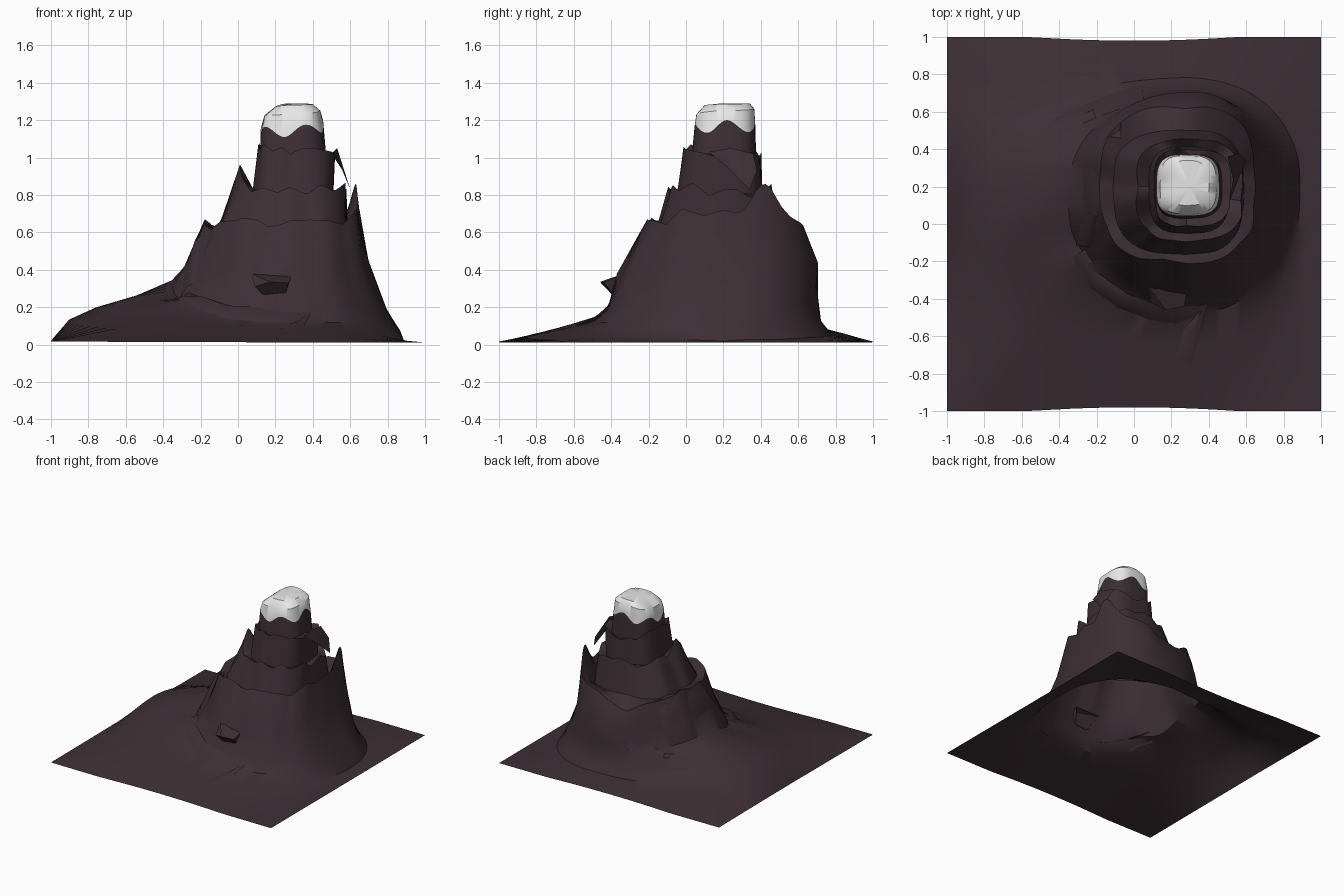
import bpy, math, random
from mathutils import Vector
from mathutils.bvhtree import BVHTree

if "Cube" in bpy.data.objects:
    bpy.data.objects.remove(bpy.data.objects["Cube"])

random.seed(4)
CX, CY, N = 0.28, 0.2, 96


def material(name, rgb):
    m = bpy.data.materials.new(name)
    m.diffuse_color = (*rgb, 1)
    m.use_nodes = True
    m.node_tree.nodes["Principled BSDF"].inputs["Base Color"].default_value = m.diffuse_color
    return m


rock = material("dark rock", (0.046, 0.028, 0.035))
snow = material("snow", (0.8, 0.8, 0.8))


def add_mesh(name, verts, faces, mats=(rock,), angle=38):
    me = bpy.data.meshes.new(name)
    me.from_pydata(verts, [], faces)
    ob = bpy.data.objects.new(name, me)
    bpy.context.collection.objects.link(ob)
    for m in mats:
        me.materials.append(m)
    bpy.ops.object.select_all(action='DESELECT')
    ob.select_set(True)
    bpy.context.view_layer.objects.active = ob
    bpy.ops.object.shade_smooth_by_angle(angle=math.radians(angle))
    return ob


# Contour rings: left x, right x, front y, back y, z left/right/front/back, squareness, jag
rings = [
    (-1.0, 1.0, -1.0, 1.0, .02, .01, .012, .012, 40, 0),
    (-.90, .93, -.85, .90, .13, .012, .045, .03, 2.6, .004),
    (-.76, .89, -.66, .78, .20, .025, .09, .045, 2.2, .006),
    (-.55, .87, -.49, .72, .26, .08, .13, .12, 2.1, .01),
    (-.35, .80, -.42, .70, .34, .20, .20, .24, 2.1, .015),
    (-.27, .70, -.36, .70, .44, .45, .36, .42, 2.3, .02),
    (-.18, .65, -.20, .62, .63, .72, .63, .60, 2.8, .035),
    (-.11, .585, -.16, .50, .62, .59, .60, .59, 3.0, .01),
    (.015, .58, -.09, .45, .88, .83, .82, .83, 3.2, .04),
    (.08, .51, -.05, .41, .83, .80, .80, .80, 3.2, .01),
    (.11, .52, -.01, .40, 1.06, 1.03, 1.03, 1.00, 3.3, .03),
    (.12, .47, .03, .375, 1.05, 1.01, 1.01, .98, 3.3, .01),
    (.12, .455, .045, .37, 1.13, 1.17, 1.14, 1.16, 3.3, .0),
    (.14, .44, .055, .365, 1.22, 1.25, 1.23, 1.26, 3.3, .0),
    (.20, .40, .10, .34, 1.27, 1.285, 1.28, 1.29, 3.0, .0),
]
# Local peaks: ring, angle in degrees, width, extra height, extra reach
peaks = [(6, 29, 11, .19, .02), (6, 165, 8, .04, 0), (8, 195, 9, .06, 0),
         (6, 250, 10, .04, 0), (5, 160, 10, .05, .03), (8, 300, 8, .05, 0),
         (5, 60, 14, .05, .02), (6, 110, 14, -.08, .02), (4, 205, 14, -.05, .05)]


def contour(k, ring):
    xl, xr, yf, yb, zl, zr, zf, zb, p, jag = ring
    knots = [random.uniform(-1, 1) for _ in range(24)]
    out = []
    for i in range(N):
        a = 2 * math.pi * i / N
        c, s = math.cos(a), math.sin(a)
        r = (abs(c) ** p + abs(s) ** p) ** (-1 / p)
        if k == 0:
            r = 1 / max(abs(c), abs(s))
        t = i * 24 / N
        j, f = int(t), t - int(t)
        n = jag * (knots[j] * (1 - f) + knots[(j + 1) % 24] * f)
        z = (zr if c > 0 else zl) * c * c + (zb if s > 0 else zf) * s * s + n
        reach = 1 + n * 0.8
        for pk, deg, w, dz, dr in peaks:
            if pk == k:
                g = math.exp(-((math.degrees(a) - deg) / w) ** 2)
                z += dz * g
                reach += dr * g
        if k == 12:  # ragged snow line
            z += .03 * math.sin(5 * a + 1)
        x = CX + c * r * reach * (xr - CX if c > 0 else CX - xl)
        y = CY + s * r * reach * (yb - CY if s > 0 else CY - yf)
        if k == 0 and abs(y) > .99:  # wavy front and back edges
            y *= 1 - .02 * max(0, 1 - (x / .55) ** 2)
        out.append((x, y, max(z, 0)))
    return out


# Mountain: one open sheet from the square ground edge to the peak
verts, faces = [], []
for k, ring in enumerate(rings):
    verts += contour(k, ring)
for k in range(len(rings) - 1):
    for i in range(N):
        j = (i + 1) % N
        faces.append((k * N + i, k * N + j, (k + 1) * N + j, (k + 1) * N + i))
top = len(verts)
verts.append((CX + .02, CY, 1.29))
last = (len(rings) - 1) * N
faces += [(last + i, last + (i + 1) % N, top) for i in range(N)]
mountain = add_mesh("mountain", verts, faces, (rock, snow))
for f in mountain.data.polygons:  # snow above the ragged line
    f.material_index = 1 if f.index >= 12 * N else 0

surface = BVHTree.FromPolygons([Vector(v) for v in verts], faces)


def ground(p):
    hit = surface.ray_cast(Vector((p.x, p.y, 3)), Vector((0, 0, -1)))[0]
    return Vector((p.x, p.y, hit.z if hit else 0))


# Sharp-crested ridges draped on the slopes: path of x, y, crest height above the slope
def ridge(name, path, width):
    pts = [Vector(p) for p in path]
    v, f = [], []
    for i, p in enumerate(pts):
        d = pts[min(i + 1, len(pts) - 1)] - pts[max(i - 1, 0)]
        side = Vector((-d.y, d.x, 0)).normalized() * width
        v += [ground(p - side), ground(p) + Vector((0, 0, p.z)), ground(p + side)]
    for i in range(len(pts) - 1):
        a = 3 * i
        f += [(a, a + 3, a + 4, a + 1), (a + 1, a + 4, a + 5, a + 2)]
    return add_mesh(name, v, f)


ridge("front_ridge", [(-.30, -.16, .01), (-.20, -.31, .04), (-.06, -.41, .04), (.10, -.47, .025),
                      (.22, -.49, .02), (.36, -.46, .01), (.31, -.58, .015), (.26, -.74, .0)], .045)
ridge("back_left_ridge", [(-.56, .46, .0), (-.40, .53, .03), (-.22, .61, .05),
                          (-.08, .66, .03), (.05, .69, 0)], .045)
ridge("left_ridge", [(-.27, -.12, .03), (-.23, .05, .04), (-.23, .25, .03),
                     (-.22, .42, .03), (-.15, .50, .03), (-.07, .50, .01)], .04)

# Thin overhanging slabs, tucked into the rock behind
add_mesh("front_overhang",
         [(.09, -.42, .31), (.17, -.46, .335), (.27, -.44, .33), (.25, -.38, .26), (.15, -.38, .25),
          (.07, -.33, .38), (.29, -.33, .38)],
         [(0, 4, 3, 2, 1), (0, 1, 5), (1, 2, 6, 5), (0, 5, 4), (2, 3, 6)])
add_mesh("right_overhang",
         [(.51, .12, 1.03), (.53, .24, 1.05), (.50, .36, 1.02), (.55, .22, .95), (.60, .34, .83),
          (.56, .38, .93)],
         [(0, 3, 1), (1, 3, 4), (1, 4, 5, 2)])
